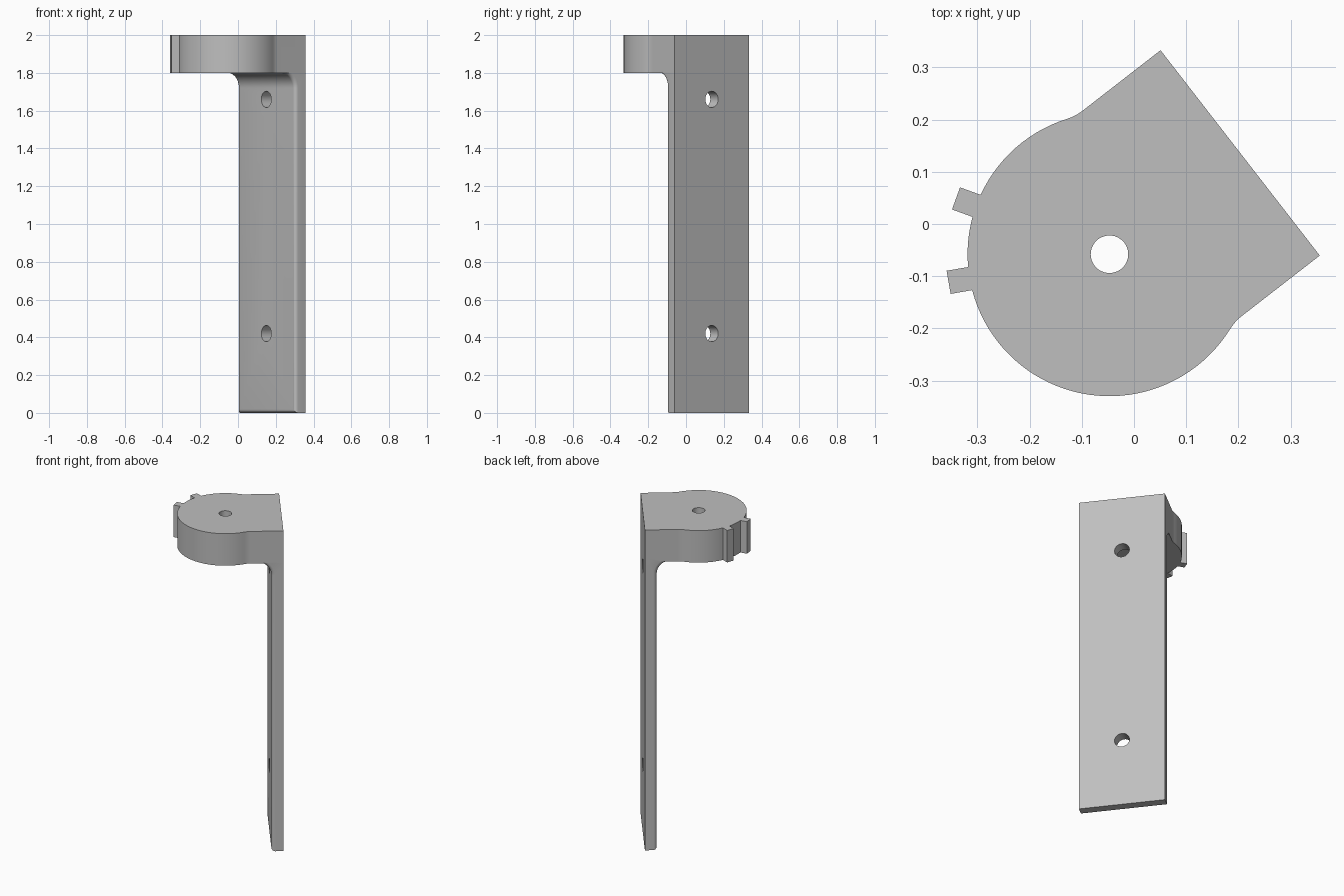
import bpy, bmesh
from math import sin, cos, pi, radians, asin, atan2, hypot
from mathutils import Matrix

if "Cube" in bpy.data.objects:
    bpy.data.objects.remove(bpy.data.objects["Cube"])

# Local frame: origin on the disc centre, +x towards the wall side
FACE, HALF, R = 0.317, 0.249, 0.272      # wall face, half width, disc radius
TOP, UNDER = 2.0, 1.8                    # head height range
THICK, FILLET, EDGE = 0.068, 0.08, 0.02  # plate thickness, inner fillet, edge round

grey = bpy.data.materials.new("plain grey")
grey.use_nodes = True
colour = (0.52, 0.52, 0.52, 1)
grey.diffuse_color = colour
grey.node_tree.nodes["Principled BSDF"].inputs["Base Color"].default_value = colour


def arc(cx, cy, r, a, b, n):
    return [(cx + r * cos(a + (b - a) * i / n), cy + r * sin(a + (b - a) * i / n))
            for i in range(n + 1)]


def prism(points, vec):
    """Closed solid from a loop of 3D points pushed along vec."""
    bm = bmesh.new()
    face = bm.faces.new([bm.verts.new(p) for p in points])
    ext = bmesh.ops.extrude_face_region(bm, geom=[face])["geom"]
    bmesh.ops.translate(bm, vec=vec, verts=[v for v in ext if isinstance(v, bmesh.types.BMVert)])
    bmesh.ops.recalc_face_normals(bm, faces=bm.faces[:])
    return bm


def make_object(name, bm):
    mesh = bpy.data.meshes.new(name)
    bm.to_mesh(mesh)
    bm.free()
    mesh.materials.append(grey)
    obj = bpy.data.objects.new(name, mesh)
    bpy.context.collection.objects.link(obj)
    return obj


def combine(target, tool, operation):
    mod = target.modifiers.new(operation.lower(), 'BOOLEAN')
    mod.operation, mod.object, mod.solver = operation, tool, 'EXACT'
    bpy.context.view_layer.objects.active = target
    bpy.ops.object.modifier_apply(modifier=mod.name)
    bpy.data.objects.remove(tool)


def cylinder(name, radius, depth, matrix):
    bm = bmesh.new()
    bmesh.ops.create_cone(bm, cap_ends=True, segments=40, radius1=radius,
                          radius2=radius, depth=depth, matrix=matrix)
    return make_object(name, bm)


# Head: disc blended into the square wall end, with two locating tabs
blend = 0.1
bx = ((R + blend) ** 2 - (HALF + blend) ** 2) ** 0.5
by = HALF + blend
start = atan2(by, bx)
neck = arc(bx, by, blend, -pi / 2, start - pi, 6)
outline = [(FACE, -HALF), (FACE, HALF)] + neck
tab_half, tab_reach = 0.0225, 0.313
spread = asin(tab_half / R)
angle = start
for tab in (radians(122.2), radians(152.1)):
    outline += arc(0, 0, R, angle, tab - spread, 14)[1 if angle == start else 0:]
    for side in (-tab_half, tab_half):
        outline.append((tab_reach * cos(tab) - side * sin(tab),
                        tab_reach * sin(tab) + side * cos(tab)))
    angle = tab + spread
outline += arc(0, 0, R, angle, 2 * pi - start, 40)[:-1]
outline += [(x, -y) for x, y in reversed(neck)]
head = make_object("head", prism([(x, y, UNDER) for x, y in outline], (0, 0, TOP - UNDER)))

# Wall plate: side profile with the inner fillet, pushed across the width
inner = FACE - THICK
curve = arc(inner - FILLET, UNDER - FILLET, FILLET, 0, pi / 2, 12)
overlap = UNDER + 0.1
profile = [(FACE, 0), (FACE, overlap), (inner - FILLET, overlap)] + curve[::-1] + [(inner, 0)]
bm = prism([(x, -HALF, z) for x, z in profile], (0, 2 * HALF, 0))


def on_inner(v):
    return v.co.x < inner + 1e-4 and v.co.z < UNDER + 1e-4


# Round the free inner edges and the bottom inner edge
rounded = []
for e in bm.edges:
    a, b = e.verts
    if on_inner(a) and on_inner(b):
        along_side = abs(a.co.y - b.co.y) < 1e-4
        if along_side or max(a.co.z, b.co.z) < 1e-4:
            rounded.append(e)
bmesh.ops.bevel(bm, geom=rounded, offset=EDGE, segments=5, profile=0.5, affect='EDGES')
bmesh.ops.recalc_face_normals(bm, faces=bm.faces[:])
bracket = make_object("bracket", bm)
combine(bracket, head, 'UNION')

# Holes: one down through the disc, two through the plate
combine(bracket, cylinder("disc_hole", 0.036, 1, Matrix.Translation((0, 0, 1.9))), 'DIFFERENCE')
for z in (0.42, 1.66):
    place = Matrix.Translation((FACE, 0, z)) @ Matrix.Rotation(pi / 2, 4, 'Y')
    combine(bracket, cylinder("screw_hole", 0.043, 0.4, place), 'DIFFERENCE')

# Turn into place and shade
bracket.data.transform(Matrix.Translation((-0.047, -0.058, 0)) @ Matrix.Rotation(radians(37.8), 4, 'Z'))
bpy.ops.object.select_all(action='DESELECT')
bracket.select_set(True)
bpy.context.view_layer.objects.active = bracket
bpy.ops.object.shade_smooth_by_angle(angle=radians(30))
